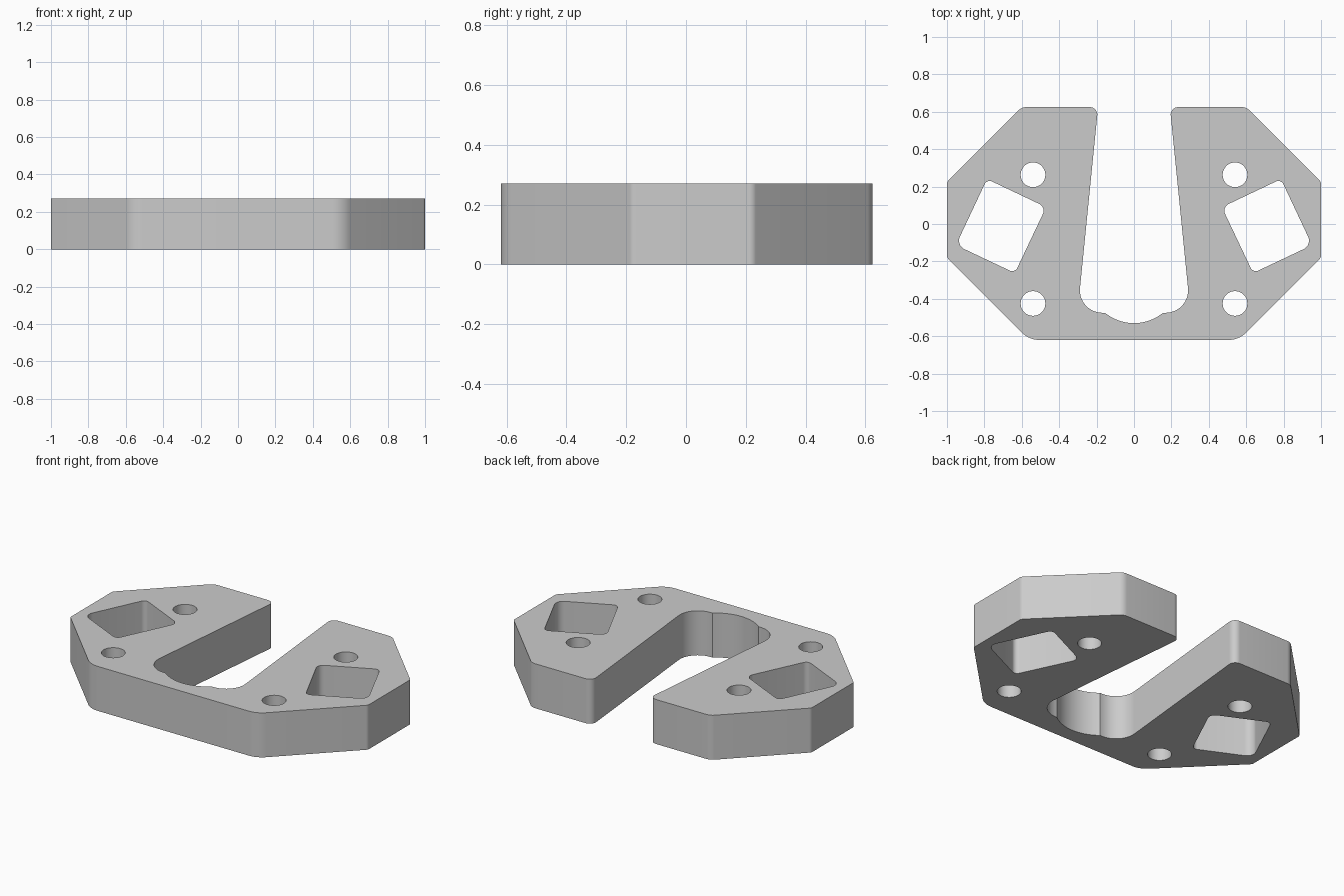
import bpy, bmesh, math
from mathutils import Vector

cube = bpy.data.objects.get("Cube")
if cube:
    bpy.data.objects.remove(cube, do_unlink=True)

HEIGHT = 0.27


def rounded(corners, steps=8):
    """Closed polygon from (x, y, radius) corners with filleted corners."""
    pts = []
    n = len(corners)
    for i, (x, y, r) in enumerate(corners):
        p = Vector((x, y))
        if r == 0:
            pts.append(p)
            continue
        a = (Vector(corners[i - 1][:2]) - p).normalized()
        b = (Vector(corners[(i + 1) % n][:2]) - p).normalized()
        half = a.angle(b) / 2
        centre = p + (a + b).normalized() * (r / math.sin(half))
        start = p + a * (r / math.tan(half)) - centre
        end = p + b * (r / math.tan(half)) - centre
        sweep = start.angle_signed(end)
        for k in range(steps + 1):
            t = -sweep * k / steps
            c, s = math.cos(t), math.sin(t)
            pts.append(centre + Vector((start.x * c - start.y * s, start.x * s + start.y * c)))
    return pts


def circle(x, y, r, n=40):
    return [Vector((x + r * math.cos(2 * math.pi * k / n), y + r * math.sin(2 * math.pi * k / n)))
            for k in range(n)]


def mirrored(pts):
    return [Vector((-p.x, p.y)) for p in reversed(pts)]


# Outer edge and slot wall of one half, from the front edge round to the slot
half = [(0.56, -0.62, 0.13), (1, -0.18, 0.03), (1, 0.225, 0.03), (0.6, 0.625, 0.06),
        (0.192, 0.625, 0.04), (0.302, -0.475, 0.12), (0.155, -0.475, 0)]

# Shallow round relief at the bottom of the slot
relief_half, relief_depth = 0.155, 0.055
R = (relief_half ** 2 + relief_depth ** 2) / (2 * relief_depth)
span = math.asin(relief_half / R)
relief = []
for k in range(1, 20):
    a = span * (1 - k / 10)
    relief.append((R * math.sin(a), -0.53 + R * (1 - math.cos(a)), 0))

outline = rounded(half + relief + [(-x, y, r) for x, y, r in reversed(half)])

# Through openings: bolt holes and tilted windows
openings = [circle(0.54, 0.263, 0.066), circle(0.54, -0.425, 0.066),
            rounded([(0.786, 0.24, 0.03), (0.47, 0.09, 0.04), (0.637, -0.262, 0.03), (0.952, -0.113, 0.05)])]
openings += [mirrored(o) for o in openings]

# Flat filled profile, extruded to the plate thickness
curve = bpy.data.curves.new("plate_profile", "CURVE")
curve.dimensions = "2D"
curve.fill_mode = "BOTH"
curve.extrude = HEIGHT / 2
for loop in [outline] + openings:
    spline = curve.splines.new("POLY")
    spline.points.add(len(loop) - 1)
    for point, p in zip(spline.points, loop):
        point.co = (p.x, p.y, 0, 1)
    spline.use_cyclic_u = True
helper = bpy.data.objects.new("plate_profile", curve)
bpy.context.collection.objects.link(helper)
bpy.context.view_layer.update()
mesh = bpy.data.meshes.new_from_object(helper.evaluated_get(bpy.context.evaluated_depsgraph_get()))
bpy.data.objects.remove(helper, do_unlink=True)

bm = bmesh.new()
bm.from_mesh(mesh)
bmesh.ops.remove_doubles(bm, verts=bm.verts, dist=0.0005)
bmesh.ops.translate(bm, verts=bm.verts, vec=(0, 0, HEIGHT / 2))
bmesh.ops.recalc_face_normals(bm, faces=bm.faces)
bm.to_mesh(mesh)
bm.free()

plate = bpy.data.objects.new("slotted_plate", mesh)
mesh.name = "slotted_plate"
bpy.context.collection.objects.link(plate)

# Plain grey material
grey = bpy.data.materials.new("plain_grey")
grey.use_nodes = True
colour = (0.6, 0.6, 0.6, 1)
grey.diffuse_color = colour
grey.node_tree.nodes["Principled BSDF"].inputs["Base Color"].default_value = colour
mesh.materials.clear()
mesh.materials.append(grey)

bpy.ops.object.select_all(action="DESELECT")
plate.select_set(True)
bpy.context.view_layer.objects.active = plate
bpy.ops.object.shade_smooth_by_angle(angle=math.radians(25))
